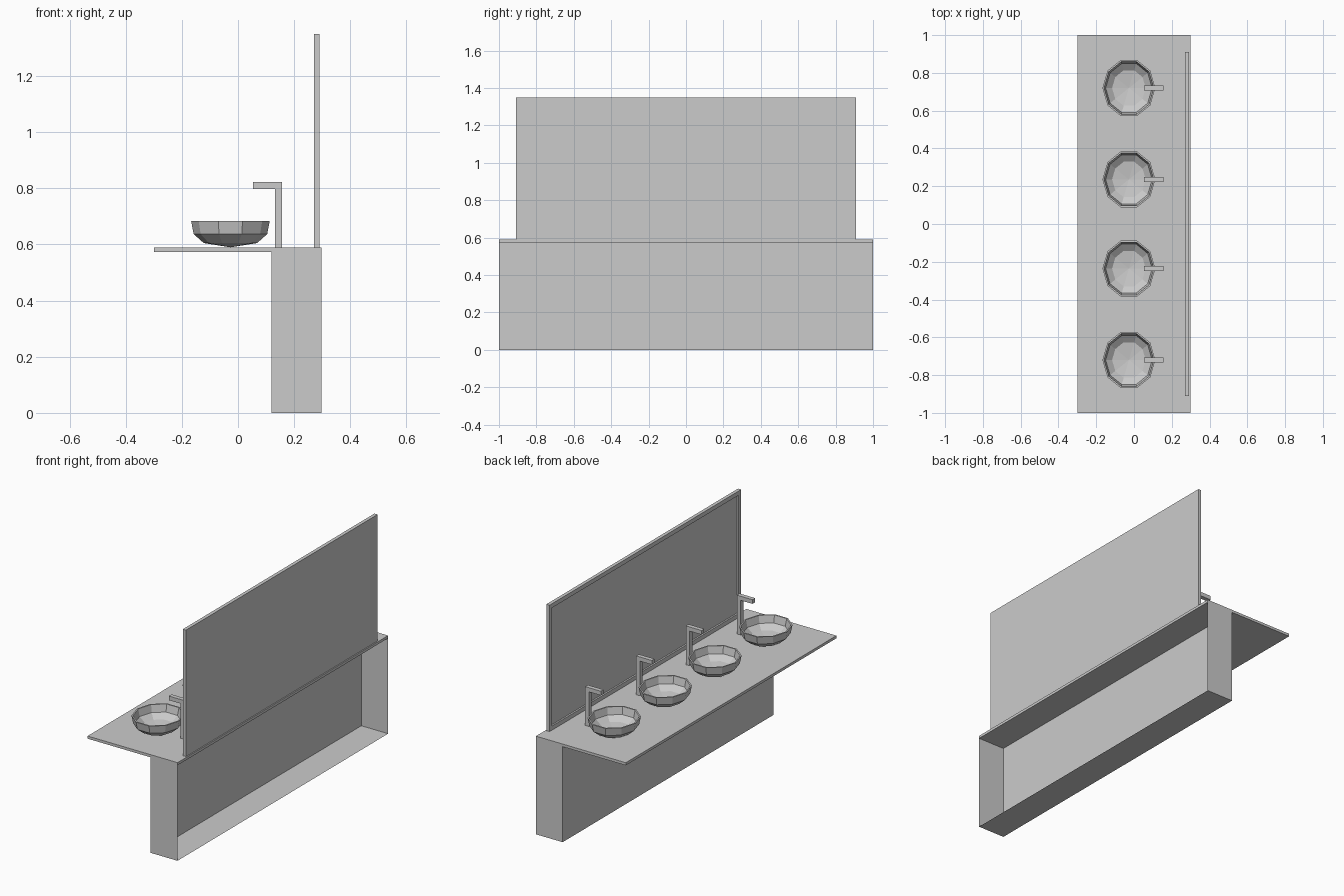
import bpy, bmesh, math

if "Cube" in bpy.data.objects:
    bpy.data.objects.remove(bpy.data.objects["Cube"])


def finish(bm, name, y=0.0):
    me = bpy.data.meshes.new(name)
    bm.to_mesh(me)
    bm.free()
    ob = bpy.data.objects.new(name, me)
    ob.location.y = y
    bpy.context.collection.objects.link(ob)
    return ob


def extrude_profile(pts, half):
    """Closed prism from an (x, z) outline, extruded along y."""
    bm = bmesh.new()
    face = bm.faces.new([bm.verts.new((x, -half, z)) for x, z in pts])
    res = bmesh.ops.extrude_face_region(bm, geom=[face], use_keep_orig=True)
    verts = [v for v in res["geom"] if isinstance(v, bmesh.types.BMVert)]
    bmesh.ops.translate(bm, verts=verts, vec=(0, 2 * half, 0))
    bmesh.ops.recalc_face_normals(bm, faces=bm.faces)
    return bm


def box_profile(x0, x1, z0, z1):
    return [(x0, z0), (x1, z0), (x1, z1), (x0, z1)]


# Countertop slab
finish(extrude_profile(box_profile(-0.30, 0.298, 0.574, 0.59), 1.0), "countertop")

# Base cabinet: thin shell, open at the back (+x) and closed above by the slab
bm = extrude_profile(box_profile(0.12, 0.298, 0.0, 0.574), 1.0)
bm.normal_update()
bmesh.ops.delete(bm, geom=[f for f in bm.faces if f.normal.x > 0.9 or f.normal.z > 0.9],
                 context='FACES_ONLY')
finish(bm, "base_cabinet")

# Mirror panel with a raised frame around recessed glass
bm = extrude_profile(box_profile(0.27, 0.291, 0.59, 1.35), 0.91)
bm.normal_update()
glass = [f for f in bm.faces if f.normal.x < -0.9]
for depth, thick in ((0.0, 0.025), (-0.01, 0.0)):
    if thick:
        bmesh.ops.inset_region(bm, faces=glass, thickness=thick, use_even_offset=True)
    else:
        res = bmesh.ops.extrude_face_region(bm, geom=glass)
        verts = [v for v in res["geom"] if isinstance(v, bmesh.types.BMVert)]
        bmesh.ops.translate(bm, verts=verts, vec=(-depth, 0, 0))
        bmesh.ops.delete(bm, geom=[f for f in glass if f.is_valid], context='FACES_ONLY')
finish(bm, "mirror")


# Ten-sided vessel basin, outer wall then inner wall, slightly longer in y
BOWL = [(0.095, 0.605), (0.131, 0.637), (0.14, 0.684),
        (0.132, 0.684), (0.123, 0.640), (0.089, 0.612)]


def basin(y, name, sides=10):
    bm = bmesh.new()
    rings = []
    for r, z in BOWL:
        rings.append([bm.verts.new((-0.027 + r * math.cos(2 * math.pi * i / sides),
                                    1.11 * r * math.sin(2 * math.pi * i / sides), z))
                      for i in range(sides)])
    low = bm.verts.new((-0.027, 0, 0.590))
    high = bm.verts.new((-0.027, 0, 0.599))
    for i in range(sides):
        j = (i + 1) % sides
        for a, b in zip(rings, rings[1:]):
            bm.faces.new((a[i], a[j], b[j], b[i]))
        bm.faces.new((low, rings[0][j], rings[0][i]))
        bm.faces.new((high, rings[-1][i], rings[-1][j]))
    bmesh.ops.recalc_face_normals(bm, faces=bm.faces)
    finish(bm, name, y)


# Square-section tap: post with a spout reaching over the basin
TAP = [(0.132, 0.59), (0.157, 0.59), (0.157, 0.823),
       (0.053, 0.823), (0.053, 0.798), (0.132, 0.798)]

for n, y in enumerate((-0.72, -0.236, 0.236, 0.72), 1):
    basin(y, f"basin_{n}")
    finish(extrude_profile(TAP, 0.013), f"tap_{n}", y)
